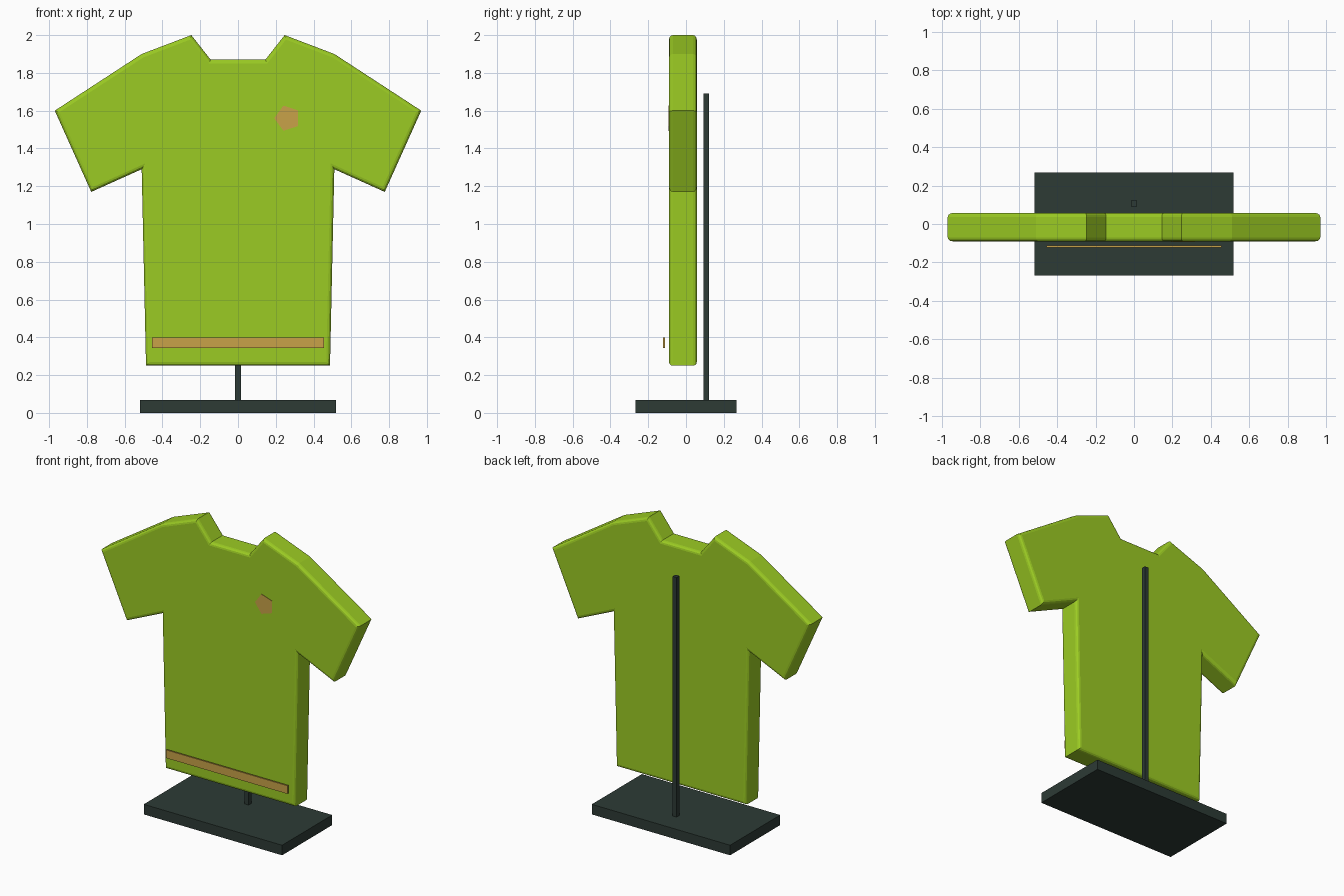
import bpy, bmesh, math

if "Cube" in bpy.data.objects:
    bpy.data.objects.remove(bpy.data.objects["Cube"], do_unlink=True)


def material(name, rgb):
    m = bpy.data.materials.new(name)
    m.use_nodes = True
    m.diffuse_color = (*rgb, 1)
    bsdf = next(n for n in m.node_tree.nodes if n.type == 'BSDF_PRINCIPLED')
    bsdf.inputs["Base Color"].default_value = (*rgb, 1)
    return m


lime = material("lime_cloth", (0.33, 0.60, 0.017))
gold = material("gold_trim", (0.58, 0.36, 0.065))
dark = material("dark_stand", (0.026, 0.043, 0.036))


def slab(name, outline, y_front, y_back, mat, bevel=0):
    """Extrude an x-z outline along y, optionally rounding the front and back rims."""
    bm = bmesh.new()
    face = bm.faces.new([bm.verts.new((x, y_front, z)) for x, z in outline])
    new = bmesh.ops.extrude_face_region(bm, geom=[face], use_keep_orig=True)["geom"]
    moved = [v for v in new if isinstance(v, bmesh.types.BMVert)]
    bmesh.ops.translate(bm, verts=moved, vec=(0, y_back - y_front, 0))
    bmesh.ops.recalc_face_normals(bm, faces=bm.faces)
    if bevel:
        rims = [e for e in bm.edges if abs(e.verts[0].co.y - e.verts[1].co.y) < 1e-5]
        bmesh.ops.bevel(bm, geom=rims, offset=bevel, segments=3, profile=0.5,
                        affect='EDGES')
    mesh = bpy.data.meshes.new(name)
    bm.to_mesh(mesh)
    bm.free()
    mesh.materials.append(mat)
    obj = bpy.data.objects.new(name, mesh)
    bpy.context.collection.objects.link(obj)
    return obj


def box(name, half_x, z0, z1, y0, y1, mat):
    return slab(name, [(-half_x, z0), (half_x, z0), (half_x, z1), (-half_x, z1)], y0, y1, mat)


# Shirt body: half outline from hem to neck, mirrored
half = [(0.487, 0.25), (0.51, 1.29), (0.777, 1.17), (0.97, 1.60),
        (0.51, 1.90), (0.247, 2.0), (0.145, 1.87)]
slab("shirt", half + [(-x, z) for x, z in reversed(half)], -0.09, 0.057, lime, 0.02)

# Chest badge: thin pentagon
ring = [math.tau * i / 5 + math.pi for i in range(5)]
slab("chest_badge", [(0.262 + 0.07 * math.cos(a), 1.56 + 0.07 * math.sin(a)) for a in ring],
     -0.093, -0.087, gold)

# Hem stripe, standing just clear of the cloth
box("hem_stripe", 0.455, 0.343, 0.398, -0.122, -0.112, gold)

# Display stand
box("stand_pole", 0.015, 0.06, 1.69, 0.092, 0.122, dark)
box("stand_base", 0.518, 0, 0.068, -0.268, 0.268, dark)
